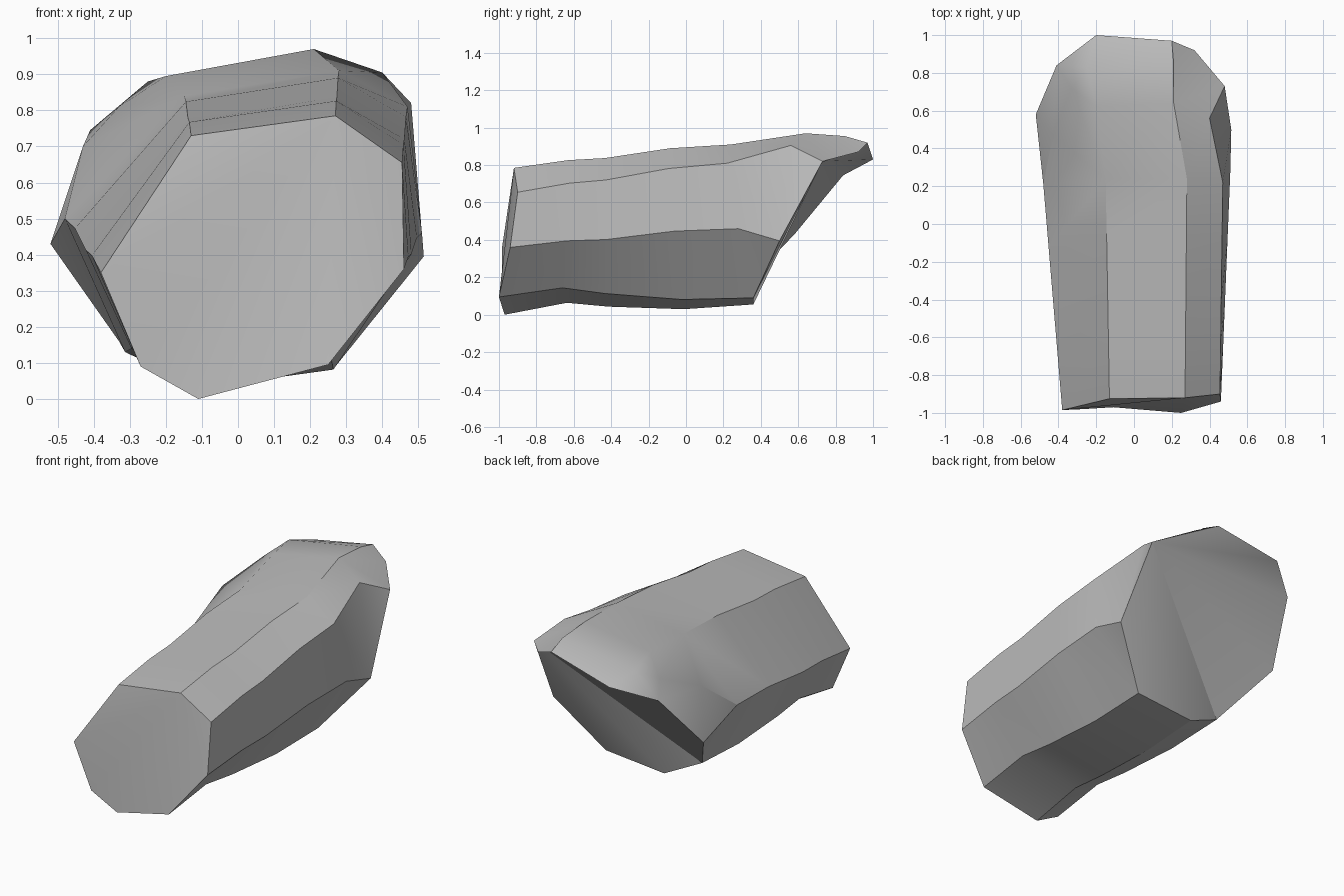
import bpy, bmesh
from math import radians
from mathutils import Vector

cube = bpy.data.objects.get("Cube")
if cube:
    bpy.data.objects.remove(cube, do_unlink=True)

# Matching outlines of the front cut and of the rear end of the trunk
front = [(-.13, -.925, .73), (.27, -.92, .785), (.455, -.9, .655), (.46, -.94, .36),
         (.25, -1, .095), (-.11, -.97, 0), (-.27, -.98, .09), (-.38, -.985, .35)]
rear = [(-.15, .24, .84), (.28, .24, .91), (.47, .22, .81), (.51, .28, .46),
        (.27, .36, .09), (-.11, .36, .055), (-.33, .32, .16), (-.48, .21, .5)]
rear_names = ["top_left", "top_right", "side_high", "side_low",
              "base_right", "base_mid", "base_left", "flank"]

# Position along the trunk, lift of the upper half, lift of the lower half
stations = [(0, 0, 0), (.25, .01, .05), (.42, 0, .02), (.72, .015, -.01), (1, 0, 0)]

# Corners of the tilted head behind the trunk
head = {
    "brow_left": (-.2, .62, .895), "brow_mid": (.21, .64, .97), "brow_right": (.4, .56, .905),
    "crown_left": (-.25, .83, .88), "crown_right": (.21, .85, .955),
    "shoulder": (-.33, .72, .81), "notch": (-.43, .47, .7),
    "cheek": (-.52, .58, .43), "tip_low": (-.41, .84, .745), "tip_left": (-.2, 1, .83),
    "tip_mid": (.2, .97, .92), "tip_right": (.32, .92, .87),
    "corner": (.48, .73, .82), "hip": (.515, .5, .395),
}

# Facets of the head, each named by its corners
head_faces = [
    "top_left top_right brow_mid brow_left",
    "top_right side_high brow_right brow_mid",
    "side_high side_low hip brow_right",
    "side_low base_right hip",
    "base_left flank cheek",
    "flank notch cheek",
    "flank top_left notch",
    "top_left brow_left shoulder notch",
    "notch shoulder tip_low cheek",
    "brow_left crown_left shoulder",
    "shoulder crown_left tip_low",
    "brow_left brow_mid crown_right crown_left",
    "crown_left crown_right tip_mid tip_left",
    "crown_left tip_left tip_low",
    "brow_mid tip_right tip_mid crown_right",
    "brow_mid corner tip_right",
    "brow_mid brow_right corner",
    "brow_right hip corner",
]
back_rim = ["hip", "base_right", "base_mid", "base_left", "cheek",
            "tip_low", "tip_left", "tip_mid", "tip_right"]

bm = bmesh.new()


def fan(centre, rim):
    for a, b in zip(rim, rim[1:]):
        bm.faces.new((centre, a, b))


# Trunk: rings lofted between the two outlines
rings = []
for t, lift_top, lift_base in stations:
    ring = []
    for a, b in zip(front, rear):
        p = Vector(a).lerp(Vector(b), t)
        p.z += lift_top if p.z > .3 else lift_base
        ring.append(bm.verts.new(p))
    rings.append(ring)
for near, far in zip(rings, rings[1:]):
    for i in range(len(near)):
        j = (i + 1) % len(near)
        bm.faces.new((near[i], near[j], far[j], far[i]))

# Front cut
cut = rings[0]
fan(cut[1], cut[2:] + cut[:1])

# Head and its slanted back
verts = dict(zip(rear_names, rings[-1]))
verts.update((name, bm.verts.new(p)) for name, p in head.items())
for corners in head_faces:
    bm.faces.new([verts[n] for n in corners.split()])
fan(verts["corner"], [verts[n] for n in back_rim])
bmesh.ops.recalc_face_normals(bm, faces=bm.faces)

mesh = bpy.data.meshes.new("rock")
bm.to_mesh(mesh)
bm.free()
rock = bpy.data.objects.new("rock", mesh)
bpy.context.collection.objects.link(rock)

# Plain grey stone
grey = bpy.data.materials.new("stone_grey")
grey.use_nodes = True
colour = (.5, .5, .5, 1)
grey.diffuse_color = colour
grey.node_tree.nodes["Principled BSDF"].inputs["Base Color"].default_value = colour
mesh.materials.append(grey)

# Soft facets with crisp rails
bpy.ops.object.select_all(action="DESELECT")
rock.select_set(True)
bpy.context.view_layer.objects.active = rock
bpy.ops.object.shade_smooth_by_angle(angle=radians(30))
